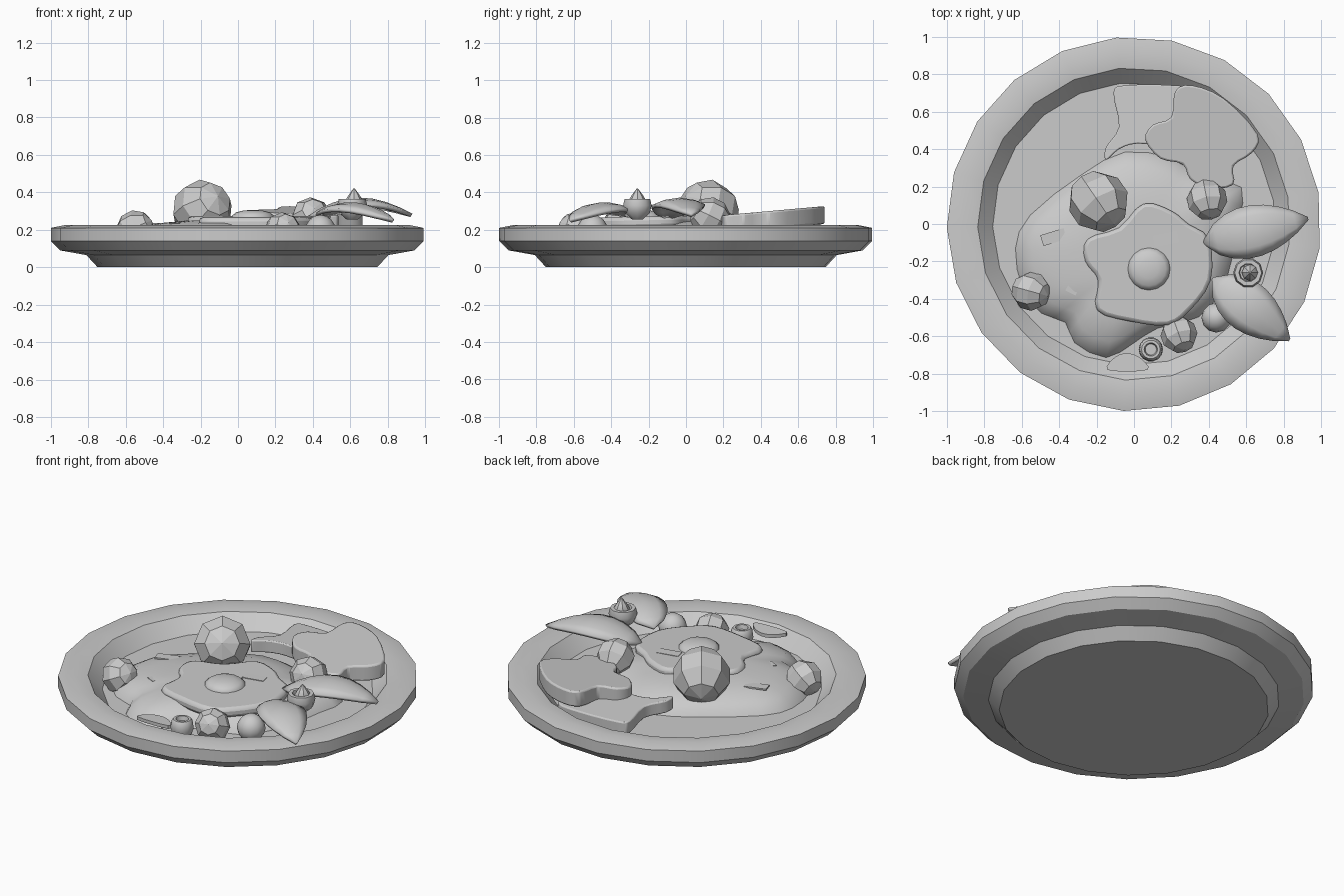
import bpy, bmesh, math
from mathutils import Vector, Matrix

if "Cube" in bpy.data.objects:
    bpy.data.objects.remove(bpy.data.objects["Cube"], do_unlink=True)

grey = bpy.data.materials.new("plain_grey")
grey.use_nodes = True
grey.diffuse_color = (0.6, 0.6, 0.6, 1)
grey.node_tree.nodes["Principled BSDF"].inputs["Base Color"].default_value = (0.6, 0.6, 0.6, 1)


def finish(name, bm, smooth=None, bevel=0):
    """Turn a bmesh into an object, optionally bevelled and smoothed by angle."""
    bmesh.ops.recalc_face_normals(bm, faces=bm.faces)
    mesh = bpy.data.meshes.new(name)
    bm.to_mesh(mesh)
    bm.free()
    mesh.materials.append(grey)
    ob = bpy.data.objects.new(name, mesh)
    bpy.context.collection.objects.link(ob)
    if bevel:
        mod = ob.modifiers.new("soft_edge", "BEVEL")
        mod.width, mod.segments, mod.limit_method = bevel, 2, "ANGLE"
    if smooth:
        bpy.ops.object.select_all(action="DESELECT")
        ob.select_set(True)
        bpy.context.view_layer.objects.active = ob
        bpy.ops.object.shade_smooth_by_angle(angle=math.radians(smooth))
    return ob


def curve_through(points, steps=3):
    """Closed Catmull-Rom outline through a few points."""
    pts = [Vector(p) for p in points]
    n, out = len(pts), []
    for i in range(n):
        a, b, c, d = (pts[(i + k) % n] for k in (-1, 0, 1, 2))
        for s in range(steps):
            t = s / steps
            out.append(0.5 * (2 * b + (c - a) * t + (2 * a - 5 * b + 4 * c - d) * t * t
                              + (3 * b - a - 3 * c + d) * t ** 3))
    return out


def lathe(name, profile, sides, start=0, centre=(0, 0, 0), smooth=30, tilt=0):
    """Revolve (radius, z) pairs and cap both ends."""
    bm = bmesh.new()
    rings = []
    for r, z in profile:
        angles = [start + math.tau * i / sides for i in range(sides)]
        rings.append([bm.verts.new((r * math.cos(a), r * math.sin(a), z)) for a in angles])
    for lo, hi in zip(rings, rings[1:]):
        for i in range(sides):
            j = (i + 1) % sides
            bm.faces.new((lo[i], lo[j], hi[j], hi[i]))
    bm.faces.new(rings[0])
    bm.faces.new(rings[-1])
    bm.transform(Matrix.Translation(centre) @ Matrix.Rotation(tilt, 4, "X"))
    return finish(name, bm, smooth)


def slab(name, points, base, thick, slope=(0, 0), bevel=0.01):
    """Slice with a rounded outline lying on a sloping plane."""
    bm = bmesh.new()
    height = lambda p: base + slope[0] * p.x + slope[1] * p.y
    face = bm.faces.new([bm.verts.new((p.x, p.y, height(p))) for p in curve_through(points)])
    new = bmesh.ops.extrude_face_region(bm, geom=[face])["geom"]
    bmesh.ops.translate(bm, vec=(0, 0, thick), verts=[v for v in new if isinstance(v, bmesh.types.BMVert)])
    return finish(name, bm, 35, bevel)


def tomato(name, centre, radius, turn):
    bm = bmesh.new()
    bmesh.ops.create_uvsphere(bm, u_segments=8, v_segments=5, radius=radius)
    bm.transform(Matrix.Translation(centre) @ Matrix.Rotation(turn, 4, "Z") @ Matrix.Rotation(1.1, 4, "X"))
    return finish(name, bm)


def leaf(name, root, tip, width, rise, dome):
    """Arched pointed leaf with a domed cross-section."""
    root, tip = Vector(root), Vector(tip)
    side = (tip - root).cross(Vector((0, 0, 1))).normalized()
    bm, rows = bmesh.new(), []
    for i in range(9):
        t = i / 8
        w = width / 2 * max(0.06, math.sin(math.pi * t ** 0.85) ** 0.75 if 0 < t < 1 else 0)
        mid = root.lerp(tip, t) + Vector((0, 0, rise * math.sin(math.pi * t)))
        rows.append([bm.verts.new(mid + side * w * s + Vector((0, 0, dome * (1 - s * s) * w / width * 2)))
                     for s in (-1, -0.6, 0, 0.6, 1)])
    for a, b in zip(rows, rows[1:]):
        for k in range(4):
            bm.faces.new((a[k], a[k + 1], b[k + 1], b[k]))
    ob = finish(name, bm, 40)
    mod = ob.modifiers.new("thickness", "SOLIDIFY")
    mod.thickness, mod.offset = 0.02, -1
    return ob


# Plate with a hollow dish and rolled rim
lathe("plate", [(0.75, 0), (0.81, 0.065), (0.95, 0.09), (1, 0.14), (1, 0.21), (0.92, 0.226),
                (0.835, 0.215), (0.755, 0.13)], 21, math.radians(9.7))

# Soft mound filling most of the dish
outline = curve_through([(-.05, .39), (-.28, .27), (-.56, .05), (-.64, -.13), (-.6, -.35), (-.5, -.48),
                         (-.37, -.53), (-.32, -.64), (-.15, -.72), (0, -.64), (.13, -.56), (.35, -.5),
                         (.5, -.3), (.56, 0), (.58, .2), (.35, .27), (.19, .36)], 2)
heart = Vector((-.02, -.16))
bm, rings = bmesh.new(), []
for scale, z in ((1, .12), (.95, .165), (.84, .205), (.65, .235), (.4, .25)):
    flat = [heart + (p - heart) * scale for p in outline]
    rings.append([bm.verts.new((p.x, p.y, z)) for p in flat])
n = len(outline)
for lo, hi in zip(rings, rings[1:]):
    for i in range(n):
        bm.faces.new((lo[i], lo[(i + 1) % n], hi[(i + 1) % n], hi[i]))
bm.faces.new(rings[-1])
finish("mound", bm, 60)

# Fried egg
slab("egg_white", [(.05, .11), (.2, .07), (.29, 0), (.4, -.08), (.41, -.3), (.3, -.46), (.18, -.54),
                   (-.02, -.52), (-.2, -.46), (-.19, -.3), (-.26, -.2), (-.25, -.08), (-.08, -.02)],
     .215, .06, (0, .02), .02)
lathe("egg_yolk", [(.115, .25), (.113, .275), (.09, .293), (.05, .303), (.015, .306)], 16,
      centre=(.08, -.24, 0), smooth=50)

# Two overlapping meat slices at the back
slab("lower_slice", [(-.11, .7), (-.05, .74), (.22, .74), (.38, .7), (.4, .5), (.2, .42), (.02, .43),
                     (-.08, .4), (-.15, .34), (-.15, .41), (-.08, .52)], .2, .075, (-.03, -.07))
slab("upper_slice", [(.22, .71), (.31, .74), (.48, .67), (.66, .48), (.63, .38), (.53, .31), (.53, .21),
                     (.4, .19), (.3, .24), (.26, .32), (.14, .35), (.06, .45), (.1, .53), (.2, .57)],
     .165, .095, (0, .09))

# Faceted tomatoes
for name, centre, radius, turn in (("large_tomato", (-.19, .12, .305), .165, .6),
                                   ("back_tomato", (.39, .13, .265), .11, .2),
                                   ("right_tomato", (-.55, -.36, .2), .105, 1.3),
                                   ("front_tomato", (.24, -.59, .195), .1, .35)):
    tomato(name, centre, radius, turn)

# Round berry and hollow olive ring near the front
bm = bmesh.new()
bmesh.ops.create_uvsphere(bm, u_segments=12, v_segments=8, radius=.08)
bm.transform(Matrix.Translation((.44, -.5, .2)))
finish("berry", bm, 40)
lathe("olive", [(.05, .13), (.065, .17), (.06, .21), (.05, .225), (.036, .225), (.03, .2)], 14,
      centre=(.09, -.67, 0), smooth=40)

# Flat flecks and small scraps
slab("front_scrap", [(-.14, -.78), (-.1, -.71), (-.03, -.69), (.04, -.72), (.07, -.78)], .16, .02,
     (0, -.05), 0)
for name, x, y, turn in (("fleck_a", -.43, -.07, .3), ("fleck_b", -.31, -.31, 1.1), ("fleck_c", .17, -.08, .2)):
    bm = bmesh.new()
    bmesh.ops.create_cube(bm, size=1)
    bm.transform(Matrix.Translation((x, y, .272 if x > 0 else .232)) @ Matrix.Rotation(turn, 4, "Z")
                 @ Matrix.Diagonal((.13, .06, .009, 1)))
    finish(name, bm)

# Leaves and rolled bud on the left side
leaf("back_leaf", (.37, -.1, .27), (.93, .03, .285), .28, .06, .035)
leaf("front_leaf", (.42, -.29, .28), (.83, -.62, .255), .27, .045, .035)
lathe("bud", [(.03, .255), (.07, .29), (.08, .33), (.072, .365), (.05, .365), (.045, .345)], 10,
      centre=(.61, -.26, 0), smooth=40)
lathe("bud_core", [(.045, .3), (.045, .36), (.03, .385), (.004, .42)], 8, centre=(.62, -.26, 0))
